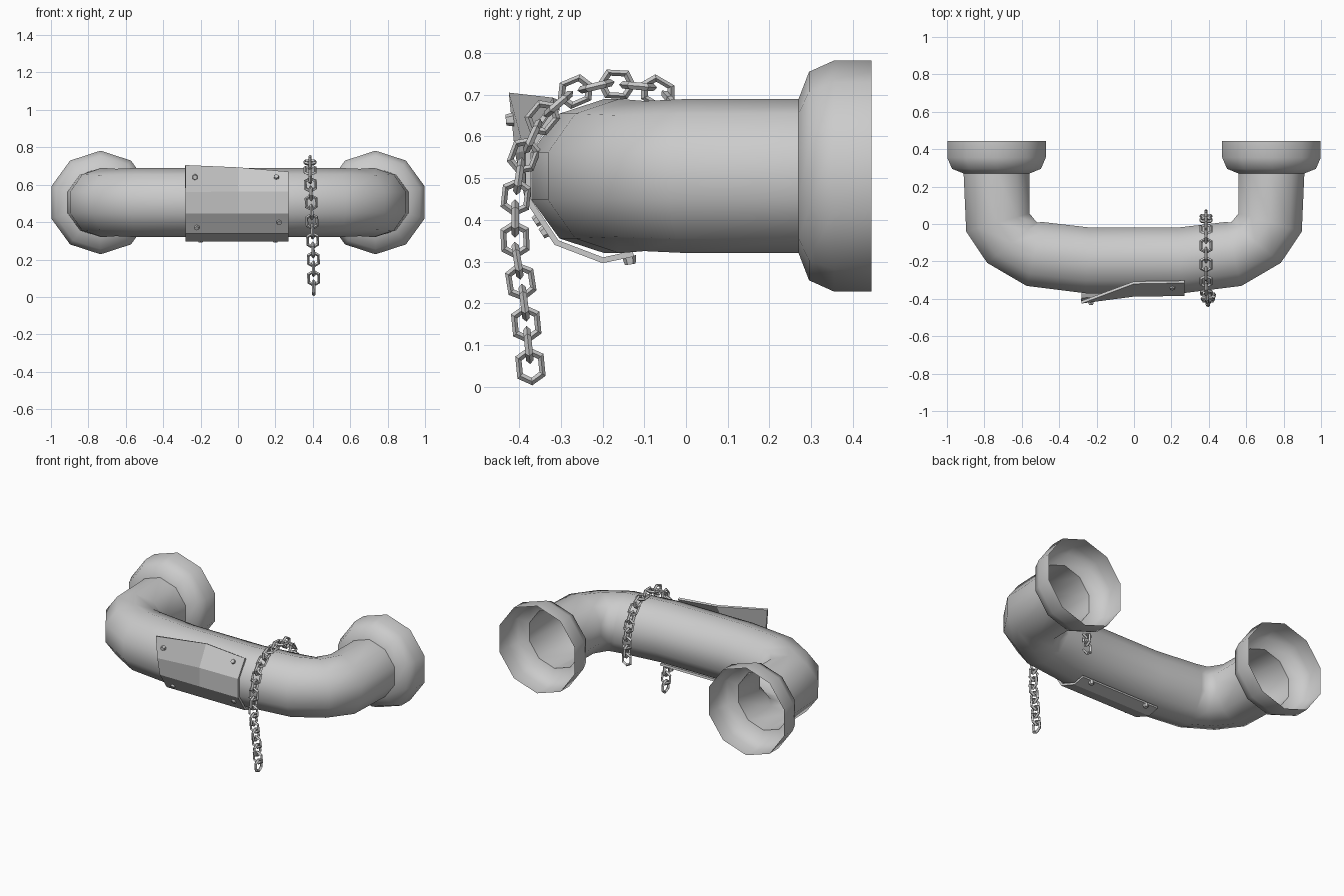
import bpy, bmesh, math
from mathutils import Vector, Matrix

cube = bpy.data.objects.get("Cube")
if cube:
    bpy.data.objects.remove(cube)


def material(name, grey):
    m = bpy.data.materials.new(name)
    m.use_nodes = True
    m.diffuse_color = (grey, grey, grey, 1)
    node = next(n for n in m.node_tree.nodes if n.type == 'BSDF_PRINCIPLED')
    node.inputs["Base Color"].default_value = (grey, grey, grey, 1)
    return m


metal = material("grey metal", 0.6)


def finish(bm, name, normals=True):
    if normals:
        bmesh.ops.recalc_face_normals(bm, faces=bm.faces)
    mesh = bpy.data.meshes.new(name)
    bm.to_mesh(mesh)
    bm.free()
    mesh.materials.append(metal)
    obj = bpy.data.objects.new(name, mesh)
    bpy.context.collection.objects.link(obj)
    return obj


def bridge(bm, a, b):
    n = len(a)
    for i in range(n):
        bm.faces.new((a[i], a[(i + 1) % n], b[(i + 1) % n], b[i]))


# Pipe: ten-sided rings swept from one flared end to the other
AXIS_Z, SIDES, R = 0.505, 10, 0.185
half = [(-0.735, 0.445, 0.277), (-0.735, 0.355, 0.277), (-0.735, 0.295, 0.25),
        (-0.735, 0.27, R), (-0.728, 0.008, R), (-0.652, -0.10, 0.18),
        (-0.532, -0.16, R), (-0.245, -0.195, R)]
turns = [0, 0, 0, 0, 16, 39, 76, 85]          # heading of each ring, in degrees
stations = [(x, y, r, t) for (x, y, r), t in zip(half, turns)]
stations += [(-x, y, r, 180 - t) for x, y, r, t in reversed(stations)]
bm = bmesh.new()
rings = []
for x, y, r, t in stations:
    side = Vector((math.cos(math.radians(t)), math.sin(math.radians(t)), 0))
    ring = []
    for i in range(SIDES):
        a = math.tau * i / SIDES
        ring.append(bm.verts.new(Vector((x, y, AXIS_Z)) + side * r * math.sin(a)
                                 + Vector((0, 0, r * math.cos(a)))))
    rings.append(ring)
for a, b in zip(rings, rings[1:]):
    bridge(bm, a, b)
pipe = finish(bm, "pipe")
bpy.ops.object.select_all(action='DESELECT')
pipe.select_set(True)
bpy.context.view_layer.objects.active = pipe
bpy.ops.object.shade_smooth_by_angle(angle=math.radians(50))

# Patch plate: bent sheet wrapped round the front, peeling off at one end
low = [(-0.385, 0.445), (-0.315, 0.34), (-0.20, 0.296), (-0.125, 0.312)]
columns = [(-0.28, [(-0.425, 0.705), (-0.41, 0.56)] + low),
           (0.0, [(-0.32, 0.693), (-0.388, 0.565)] + low),
           (0.27, [(-0.315, 0.67), (-0.385, 0.565)] + low)]
bm = bmesh.new()
grid = [[bm.verts.new((x, y, z)) for y, z in profile] for x, profile in columns]
for a, b in zip(grid, grid[1:]):
    for i in range(len(a) - 1):
        bm.faces.new((a[i], a[i + 1], b[i + 1], b[i]))
plate = finish(bm, "patch_plate", normals=False)
solid = plate.modifiers.new("thickness", 'SOLIDIFY')
solid.thickness = 0.014
solid.offset = -1

# Screws: short six-sided heads on the plate
bm = bmesh.new()
screws = [((-0.23, -0.422, 0.64), (0, -1, -0.1)), ((0.205, -0.34, 0.64), (0, -0.8, 0.6)),
          ((-0.22, -0.338, 0.372), (0, -0.83, -0.55)), ((0.22, -0.355, 0.4), (0, -0.83, -0.55)),
          ((-0.2, -0.135, 0.303), (0, 0.15, -1)), ((0.2, -0.135, 0.303), (0, 0.15, -1))]
for pos, normal in screws:
    rot = Vector(normal).to_track_quat('Z', 'Y').to_matrix().to_4x4()
    bmesh.ops.create_cone(bm, cap_ends=True, segments=6, radius1=0.017, radius2=0.013,
                          depth=0.02, matrix=Matrix.Translation(pos) @ rot)
finish(bm, "plate_screws")

# Chain: hexagonal links laid along a path draped over the pipe
path = [Vector(p) for p in [
    (0.405, -0.373, 0.049), (0.403, -0.388, 0.2), (0.398, -0.41, 0.34),
    (0.394, -0.41, 0.44), (0.39, -0.395, 0.54), (0.386, -0.35, 0.64),
    (0.385, -0.275, 0.705), (0.385, -0.19, 0.727), (0.385, -0.085, 0.718),
    (0.385, -0.03, 0.68), (0.385, 0.015, 0.61), (0.385, 0.038, 0.53),
    (0.385, 0.045, 0.45), (0.385, 0.045, 0.34)]]
PITCH, WIRE = 0.051, 0.009
hexagon = [Vector(p) for p in [(0.037, 0), (0.021, 0.027), (-0.021, 0.027),
                               (-0.037, 0), (-0.021, -0.027), (0.021, -0.027)]]


def sample(d):
    for a, b in zip(path, path[1:]):
        length = (b - a).length
        if d <= length:
            return a.lerp(b, d / length)
        d -= length
    return path[-1]


def add_link(bm, centre, along, across):
    up = along.cross(across)
    loops = []
    for p in hexagon:
        out = p.normalized()
        loop = []
        for u, v in ((1, 0), (0, 1), (-1, 0), (0, -1)):
            q = p + out * u * WIRE
            loop.append(bm.verts.new(centre + along * q.x + across * q.y + up * v * WIRE))
        loops.append(loop)
    for i, loop in enumerate(loops):
        bridge(bm, loop, loops[(i + 1) % len(loops)])


bm = bmesh.new()
total = sum((b - a).length for a, b in zip(path, path[1:]))
for k in range(int(total / PITCH) + 1):
    d = k * PITCH
    along = (sample(d + 0.03) - sample(max(d - 0.03, 0))).normalized()
    flat = Vector((1, 0, 0))
    flat = (flat - along * flat.dot(along)).normalized()
    across = along.cross(flat) if k % 2 == 0 else flat
    add_link(bm, sample(d), along, across)
finish(bm, "chain")
